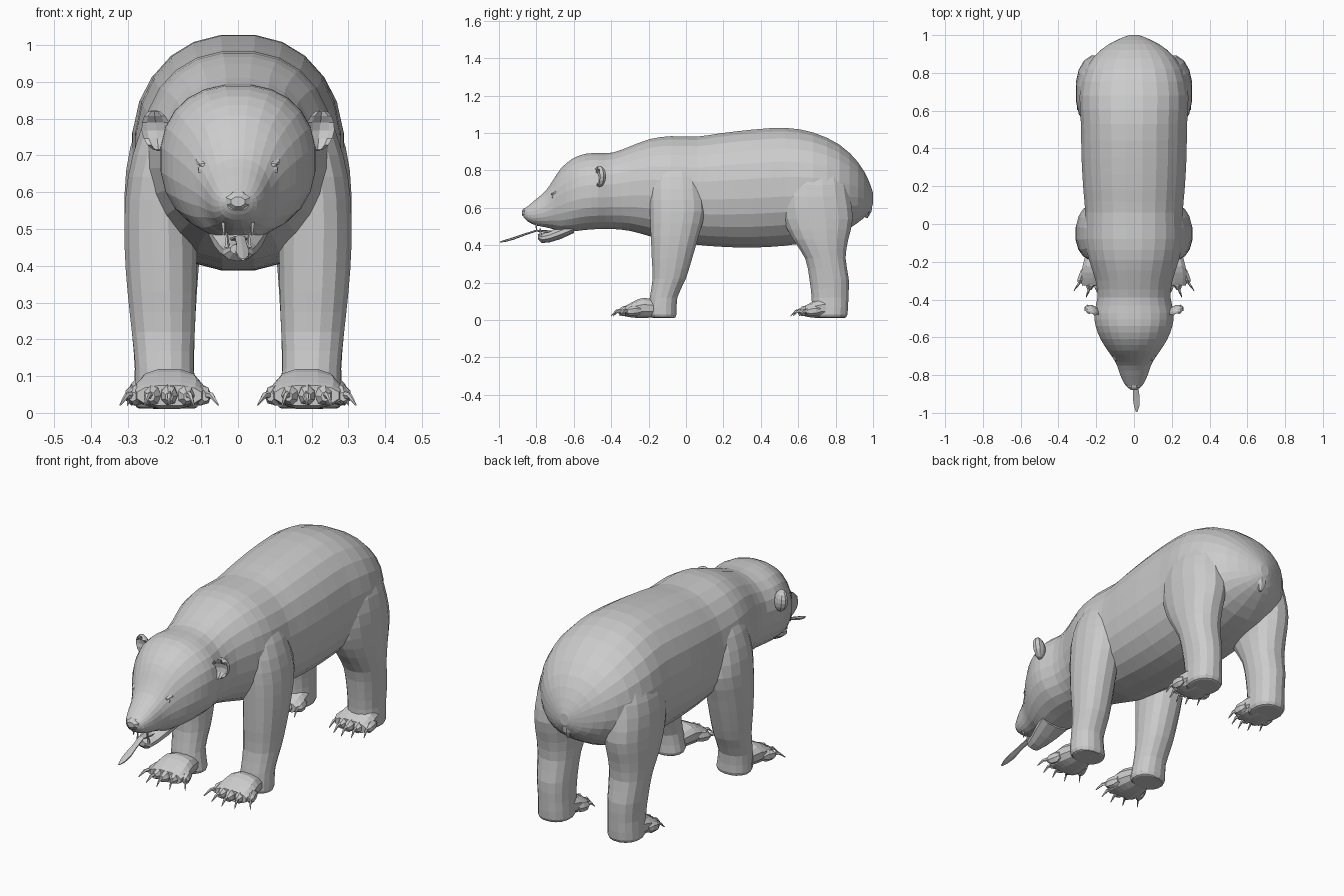
import bpy, bmesh, math
from mathutils import Vector


def refine(rings, steps):
    """Catmull-Rom interpolation between the given rings."""
    if steps < 2:
        return rings
    out, n = [], len(rings)
    for i in range(n - 1):
        a, b, c, d = (rings[min(max(j, 0), n - 1)] for j in (i - 1, i, i + 1, i + 2))
        for s in range(steps):
            t = s / steps
            out.append([0.5 * (2 * q + (r - p) * t + (2 * p - 5 * q + 4 * r - w) * t * t
                               + (3 * q - p - 3 * r + w) * t ** 3)
                        for p, q, r, w in zip(a, b, c, d)])
    return out + [rings[-1]]


def tube(bm, axis, rings, sides, steps=1, power=2.0):
    """Closed loft; each ring is (position, x centre, other centre, x radius, other radius)."""
    loops = []
    for p, cx, co, rx, ro in refine(rings, steps):
        loop = []
        for k in range(sides):
            a = 2 * math.pi * (k + 0.5) / sides
            c, s = math.cos(a), math.sin(a)
            x = cx + rx * math.copysign(abs(c) ** (2 / power), c)
            o = co + ro * math.copysign(abs(s) ** (2 / power), s)
            loop.append(bm.verts.new((x, p, o) if axis == 'Y' else (x, o, p)))
        loops.append(loop)
    for l0, l1 in zip(loops, loops[1:]):
        for k in range(sides):
            j = (k + 1) % sides
            bm.faces.new((l0[k], l0[j], l1[j], l1[k]))
    bm.faces.new(loops[0])
    bm.faces.new(loops[-1])


def finish(name, bm, mirror=False):
    bmesh.ops.recalc_face_normals(bm, faces=bm.faces)
    me = bpy.data.meshes.new(name)
    bm.to_mesh(me)
    bm.free()
    ob = bpy.data.objects.new(name, me)
    bpy.context.collection.objects.link(ob)
    if mirror:
        m = ob.modifiers.new("mirror", 'MIRROR')
        m.use_mirror_merge = False
    return ob


def loft(name, axis, rings, sides, steps=1, power=2.0, mirror=False):
    bm = bmesh.new()
    tube(bm, axis, rings, sides, steps, power)
    return finish(name, bm, mirror)


# Torso, neck and head: y, top z, bottom z, half width
profile = [
    (1.0, .68, .62, .025), (.975, .75, .57, .09), (.92, .845, .52, .18), (.82, .94, .46, .258),
    (.68, 1.005, .42, .29), (.53, 1.03, .395, .283), (.35, 1.02, .385, .28), (.18, 1.0, .39, .27),
    (.06, .983, .40, .26), (-.08, .985, .415, .262), (-.19, .97, .445, .24), (-.30, .93, .475, .205),
    (-.39, .897, .485, .195), (-.47, .894, .485, .212), (-.54, .89, .48, .205), (-.61, .862, .472, .178),
    (-.67, .81, .472, .14), (-.71, .75, .485, .112), (-.75, .692, .495, .09), (-.80, .648, .505, .073),
    (-.845, .61, .525, .052), (-.868, .592, .55, .03)]
body = loft("body", 'Y', [(y, 0, (t + b) / 2, w, (t - b) / 2) for y, t, b, w in profile],
            24, 2, 2.25)

# Legs: z, x centre, y centre, x radius, y radius
front_leg = loft("front_legs", 'Z', [
    (.012, .192, -.12, .075, .06), (.03, .192, -.125, .088, .075), (.12, .2, -.12, .08, .075),
    (.22, .203, -.09, .087, .09), (.33, .207, -.075, .095, .11), (.45, .21, -.06, .10, .13),
    (.58, .21, -.045, .098, .15), (.70, .19, -.05, .098, .145), (.82, .15, -.05, .09, .12),
    (.88, .10, -.05, .06, .08)], 16, 2, 2.2, True)
hind_leg = loft("hind_legs", 'Z', [
    (.012, .2, .775, .07, .075), (.03, .2, .77, .085, .095), (.12, .2, .77, .082, .10),
    (.22, .203, .765, .087, .107), (.33, .205, .745, .095, .11), (.43, .205, .72, .103, .15),
    (.54, .20, .705, .11, .19), (.66, .19, .69, .116, .19), (.78, .16, .69, .115, .165),
    (.88, .11, .69, .09, .11)], 16, 2, 2.2, True)

# Fuse the legs into the body
for leg in (front_leg, hind_leg):
    m = body.modifiers.new("fuse", 'BOOLEAN')
    m.operation, m.solver, m.object = 'UNION', 'EXACT', leg
    bpy.context.view_layer.objects.active = body
    bpy.ops.object.modifier_apply(modifier=m.name)
    bpy.data.objects.remove(leg)


def paws(name, cx, y, splay):
    """Foot pad with five toes and curved claws; y is the knuckle line."""
    bm = bmesh.new()
    tube(bm, 'Y', [(y + .17, cx, .06, .07, .045), (y + .10, cx, .065, .088, .056),
                   (y + .04, cx, .055, .098, .043), (y, cx, .047, .09, .028)], 12, 2, 2.4)
    for i in range(-2, 3):
        x, ty = cx + i * .041, y + .011 * i * i
        # toe
        tube(bm, 'Y', [(ty + .04, x, .05, .012, .018), (ty + .015, x, .05, .024, .03),
                       (ty - .015, x + i * splay * .3, .047, .023, .027),
                       (ty - .035, x + i * splay * .5, .044, .011, .013)], 7)
        # claw
        tx = x + i * splay * .5
        tube(bm, 'Y', [(ty - .025, tx, .05, .009, .011),
                       (ty - .05, tx + i * splay * .5, .047, .007, .008),
                       (ty - .075, tx + i * splay, .022, .002, .003)], 5)
    finish(name, bm, True)


paws("front_paws", .187, -.325, .017)
paws("hind_paws", .2, .635, .006)

# Ears: rounded cups hollowed from the front
bm = bmesh.new()
bmesh.ops.create_uvsphere(bm, u_segments=10, v_segments=8, radius=1)
for v in bm.verts:
    r = math.hypot(v.co.x, v.co.z)
    if v.co.y < 0 and r < .75:
        v.co.y = .35 - .5 * r
    v.co = Vector((.222 + .042 * v.co.x + .006 * v.co.z, -.462 + .034 * v.co.y + .012 * v.co.x,
                   .768 + .056 * v.co.z))
finish("ears", bm, True)

# Eyes with brow lids
bm = bmesh.new()
tube(bm, 'Y', [(-.69, .094, .662, .02, .02), (-.715, .092, .66, .016, .014),
               (-.724, .09, .658, .006, .006)], 8)
tube(bm, 'Y', [(-.67, .095, .69, .022, .016), (-.70, .092, .682, .024, .012),
               (-.722, .09, .674, .014, .005)], 8)
finish("eyes", bm, True)

# Nose pad
loft("nose", 'Y', [(-.835, 0, .578, .035, .03), (-.865, 0, .575, .036, .026),
                   (-.878, 0, .574, .02, .014)], 8)

# Lower jaw
loft("lower_jaw", 'Y', [(-.60, 0, .495, .085, .03), (-.67, 0, .468, .07, .035),
                        (-.73, 0, .445, .052, .03), (-.77, 0, .437, .042, .025),
                        (-.79, 0, .445, .022, .014)], 10)

# Tongue hanging forward out of the mouth
loft("tongue", 'Y', [(-.70, 0, .47, .03, .008), (-.80, .005, .478, .016, .005),
                     (-.87, .01, .455, .016, .006), (-.92, .012, .437, .021, .007),
                     (-.965, .014, .424, .016, .006), (-.995, .014, .417, .005, .003)], 6)

# Canine teeth, upper and lower
bm = bmesh.new()
tube(bm, 'Z', [(.53, .04, -.80, .009, .009), (.482, .038, -.80, .002, .002)], 5)
tube(bm, 'Z', [(.45, .03, -.775, .008, .008), (.492, .03, -.78, .002, .002)], 5)
finish("teeth", bm, True)

# Short tail
loft("tail", 'Z', [(.66, 0, .975, .03, .018), (.62, 0, .972, .036, .026),
                   (.58, 0, .972, .026, .022), (.545, 0, .965, .006, .006)], 8)
